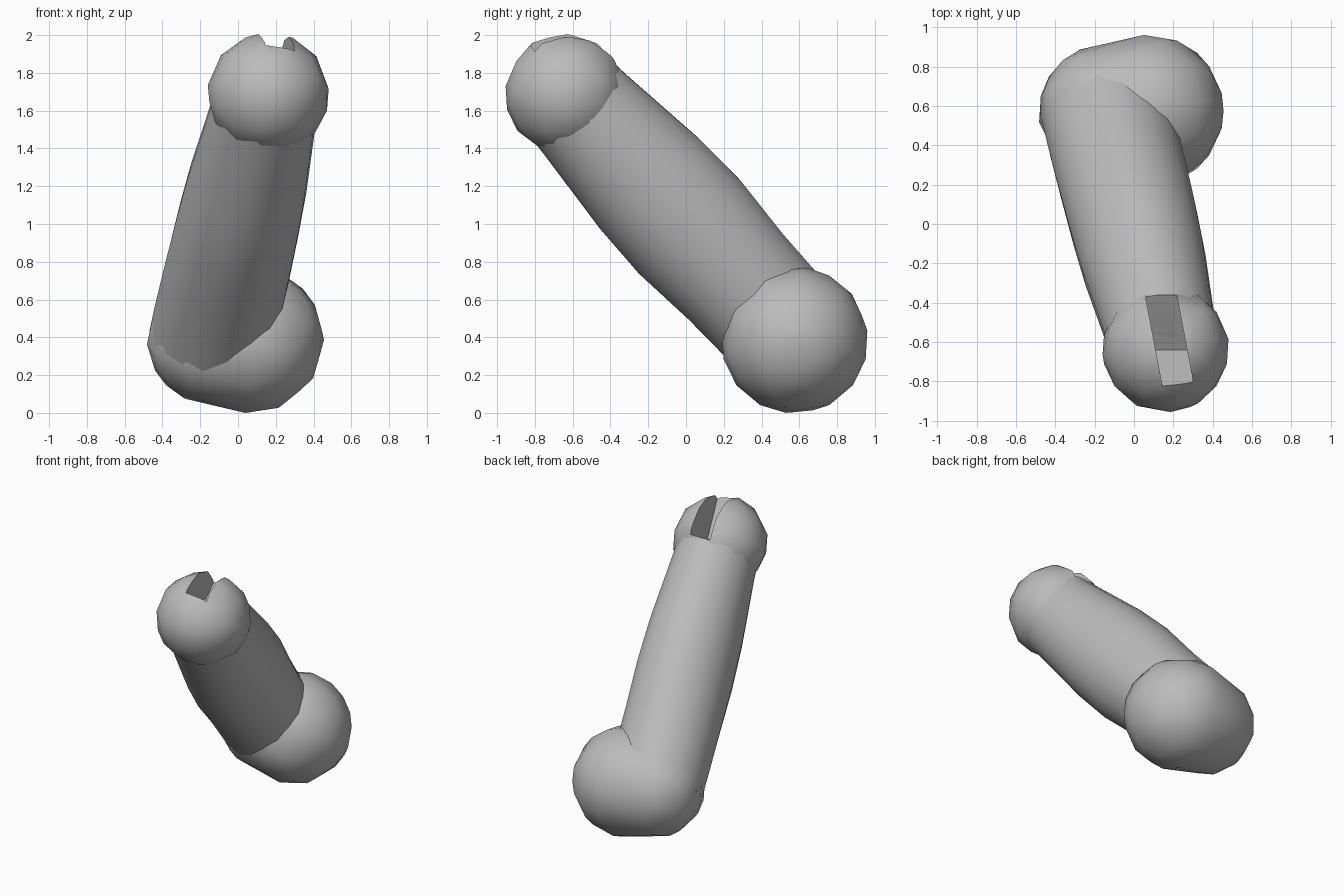
import bpy, bmesh, math
from mathutils import Vector

if "Cube" in bpy.data.objects:
    bpy.data.objects.remove(bpy.data.objects["Cube"], do_unlink=True)

grey = bpy.data.materials.new("plain_grey")
grey.use_nodes = True
colour = (0.5, 0.5, 0.5, 1)
grey.diffuse_color = colour
grey.node_tree.nodes["Principled BSDF"].inputs["Base Color"].default_value = colour

UPPER = Vector((0.16, -0.635, 1.69))
LOWER = Vector((-0.14, 0.57, 0.39))


def finish(name, bm):
    bmesh.ops.recalc_face_normals(bm, faces=bm.faces)
    mesh = bpy.data.meshes.new(name)
    bm.to_mesh(mesh)
    bm.free()
    mesh.materials.append(grey)
    obj = bpy.data.objects.new(name, mesh)
    bpy.context.collection.objects.link(obj)
    return obj


def add_ball(bm, centre, radius):
    new = bmesh.ops.create_icosphere(bm, subdivisions=3, radius=radius)["verts"]
    bmesh.ops.translate(bm, verts=new, vec=centre)


def smooth(obj, angle=35):
    bpy.ops.object.select_all(action='DESELECT')
    obj.select_set(True)
    bpy.context.view_layer.objects.active = obj
    bpy.ops.object.shade_smooth_by_angle(angle=math.radians(angle))


def coarsen(obj, ratio):
    mod = obj.modifiers.new("coarse_facets", 'DECIMATE')
    mod.ratio = ratio
    bpy.context.view_layer.objects.active = obj
    bpy.ops.object.modifier_apply(modifier=mod.name)


# Upper ball
bm = bmesh.new()
add_ball(bm, UPPER, 0.32)
upper_ball = finish("upper_ball", bm)
coarsen(upper_ball, 0.4)

# Lower joint: two balls of different size wrapped in one skin
bm = bmesh.new()
add_ball(bm, LOWER, 0.342)
add_ball(bm, Vector((0.07, 0.575, 0.385)), 0.385)
hull = bmesh.ops.convex_hull(bm, input=bm.verts)
inside = {g for g in hull["geom_interior"] if isinstance(g, bmesh.types.BMVert)}
bmesh.ops.delete(bm, geom=list(inside), context='VERTS')
outer = {f for f in hull["geom"] if isinstance(f, bmesh.types.BMFace) and f.is_valid}
bmesh.ops.delete(bm, geom=[f for f in bm.faces if f not in outer], context='FACES')
lower_joint = finish("lower_joint", bm)
coarsen(lower_joint, 0.45)

# Limb: swelling oval tube, given as (place along axis, side radius, depth radius)
profile = [(0, .28, .295), (.1, .285, .31), (.37, .318, .36), (.54, .328, .37),
           (.74, .334, .342), (.9, .336, .334), (1, .334, .33)]
axis = LOWER - UPPER
across = Vector((1, 0, 0)) - axis.normalized() * axis.normalized().x
across.normalize()
depth = axis.normalized().cross(across)
SIDES = 18
bm = bmesh.new()
rings = []
for s, rx, rd in profile:
    ring = []
    for i in range(SIDES):
        a = math.tau * i / SIDES
        ring.append(bm.verts.new(UPPER + axis * s + across * rx * math.cos(a)
                                 + depth * rd * math.sin(a)))
    rings.append(ring)
for low, high in zip(rings, rings[1:]):
    for i in range(SIDES):
        j = (i + 1) % SIDES
        bm.faces.new((low[i], low[j], high[j], high[i]))
bm.faces.new(rings[0])
bm.faces.new(rings[-1])
limb = finish("limb", bm)

# Wedge that cuts the slot in the top
slot = [(-.30, 1.87), (-.64, 1.68), (-.88, 2.03), (-.88, 2.2), (-.30, 2.2)]
bm = bmesh.new()
walls = []
for side in (-1, 1):
    walls.append([bm.verts.new((.19 - (y + .64) * .19 + side * .08, y, z))
                  for y, z in slot])
for wall in walls:
    bm.faces.new(wall)
for i in range(len(slot)):
    j = (i + 1) % len(slot)
    bm.faces.new((walls[0][i], walls[0][j], walls[1][j], walls[1][i]))
slot_cutter = finish("slot_cutter", bm)
slot_cutter.hide_render = True

for obj in (upper_ball, limb):
    cut = obj.modifiers.new("slot", 'BOOLEAN')
    cut.operation = 'DIFFERENCE'
    cut.solver = 'EXACT'
    cut.object = slot_cutter
    bpy.context.view_layer.objects.active = obj
    bpy.ops.object.modifier_apply(modifier=cut.name)
bpy.data.objects.remove(slot_cutter, do_unlink=True)

for obj in (upper_ball, lower_joint, limb):
    smooth(obj)
